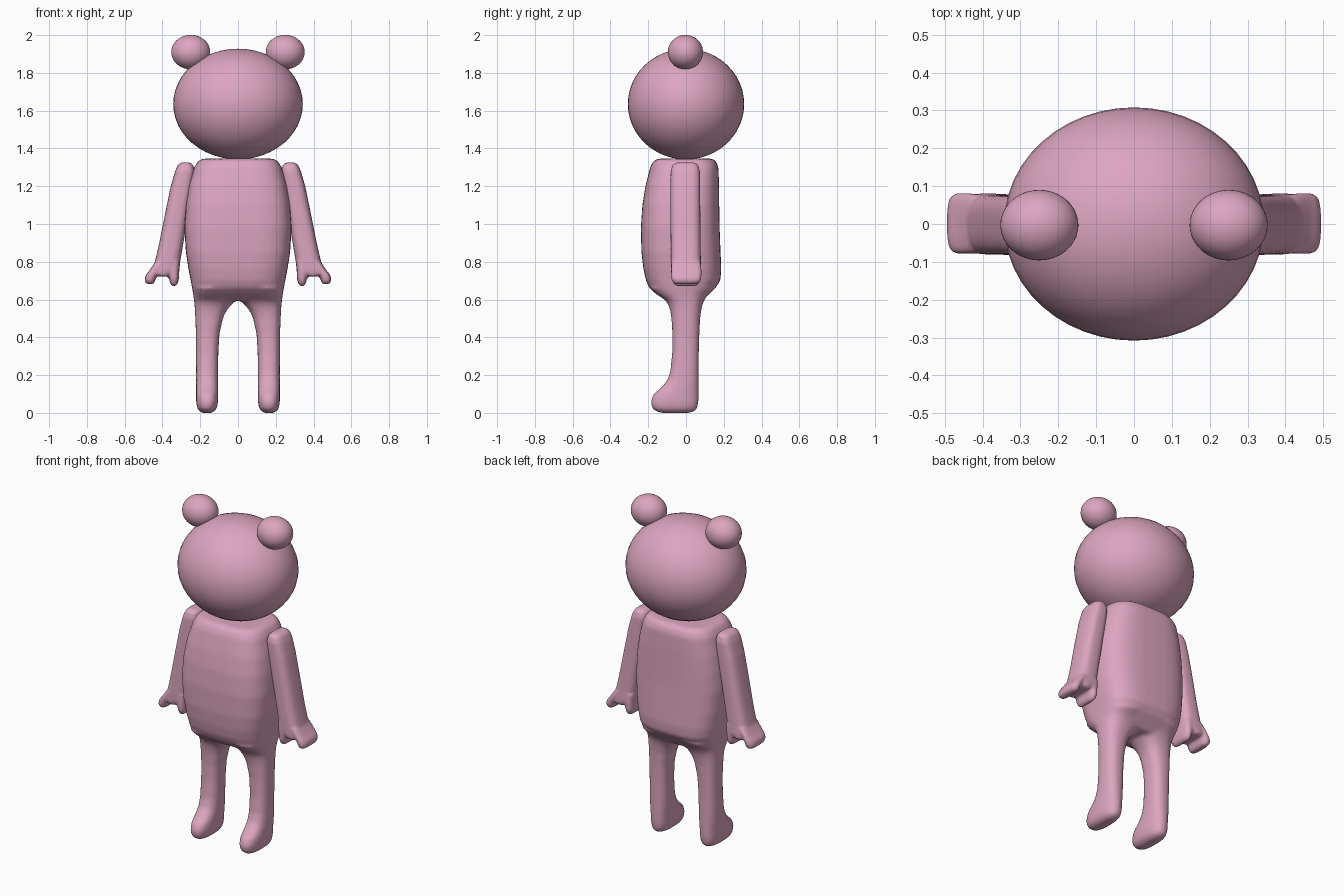
import bpy, bmesh, math

pink = bpy.data.materials.new("soft pink")
pink.diffuse_color = (0.72, 0.38, 0.52, 1)


def loft(bm, rings, power, side=1, count=40):
    """Closed skin through rounded-box rings given as (z, x0, x1, y0, y1)."""
    loops = []
    for z, x0, x1, y0, y1 in rings:
        loop = []
        for i in range(count):
            a = 2 * math.pi * i / count
            c, s = math.cos(a), math.sin(a)
            u = math.copysign(abs(c) ** (2 / power), c)
            v = math.copysign(abs(s) ** (2 / power), s)
            x = (x0 + x1) / 2 + u * (x1 - x0) / 2
            y = (y0 + y1) / 2 + v * (y1 - y0) / 2
            loop.append(bm.verts.new((x * side, y, z)))
        loops.append(loop)
    for a, b in zip(loops, loops[1:]):
        for i in range(count):
            j = (i + 1) % count
            bm.faces.new((a[i], a[j], b[j], b[i]))
    bm.faces.new(loops[0])
    bm.faces.new(loops[-1])


def finish(bm, name, voxel, smooth):
    """Fuse the lofted pieces into one soft skin."""
    bmesh.ops.recalc_face_normals(bm, faces=bm.faces)
    mesh = bpy.data.meshes.new(name)
    bm.to_mesh(mesh)
    bm.free()
    mesh.materials.append(pink)
    ob = bpy.data.objects.new(name, mesh)
    bpy.context.collection.objects.link(ob)
    rm = ob.modifiers.new("fuse", 'REMESH')
    rm.mode = 'VOXEL'
    rm.voxel_size = voxel
    rm.use_smooth_shade = True
    sm = ob.modifiers.new("soften", 'SMOOTH')
    sm.factor = 0.5
    sm.iterations = smooth


def ball(name, loc, radii):
    bpy.ops.mesh.primitive_uv_sphere_add(segments=48, ring_count=24, location=loc)
    ob = bpy.context.object
    ob.name = name
    ob.scale = radii
    ob.data.materials.append(pink)
    bpy.ops.object.shade_smooth()


# Head and ears
ball("head", (0, 0, 1.635), (0.343, 0.308, 0.293))
for side, tag in ((1, "right"), (-1, "left")):
    ball("ear_" + tag, (0.25 * side, -0.003, 1.91), (0.103, 0.093, 0.091))

# Torso and legs, fused
torso = [
    (1.346, -0.185, 0.185, -0.145, 0.135), (1.335, -0.210, 0.210, -0.172, 0.158),
    (1.30, -0.232, 0.232, -0.190, 0.172), (1.20, -0.260, 0.260, -0.215, 0.175),
    (1.10, -0.276, 0.276, -0.231, 0.176), (0.98, -0.284, 0.284, -0.239, 0.178),
    (0.85, -0.276, 0.276, -0.236, 0.183), (0.76, -0.262, 0.262, -0.225, 0.187),
    (0.70, -0.250, 0.250, -0.212, 0.182), (0.66, -0.243, 0.243, -0.193, 0.155),
    (0.625, -0.236, 0.236, -0.153, 0.118), (0.593, -0.20, 0.20, -0.09, 0.085),
]
leg = [
    (0.66, 0.0, 0.243, -0.190, 0.155), (0.625, 0.0, 0.237, -0.150, 0.115),
    (0.595, 0.012, 0.233, -0.108, 0.096), (0.57, 0.038, 0.230, -0.092, 0.086),
    (0.54, 0.062, 0.228, -0.083, 0.080), (0.50, 0.080, 0.226, -0.077, 0.075),
    (0.42, 0.098, 0.223, -0.072, 0.071), (0.32, 0.104, 0.222, -0.073, 0.068),
    (0.22, 0.105, 0.222, -0.083, 0.067), (0.17, 0.105, 0.222, -0.100, 0.067),
    (0.13, 0.105, 0.222, -0.135, 0.067), (0.10, 0.105, 0.222, -0.172, 0.067),
    (0.06, 0.105, 0.222, -0.188, 0.066), (0.025, 0.112, 0.216, -0.180, 0.060),
    (0.008, 0.125, 0.203, -0.160, 0.045), (0.0, 0.140, 0.188, -0.13, 0.02),
]
bm = bmesh.new()
loft(bm, torso, 3.2)
for side in (1, -1):
    loft(bm, leg, 2.5, side)
finish(bm, "body_and_legs", 0.011, 6)

# Arms with two blunt fingers each
arm = [
    (1.326, 0.255, 0.300, -0.050, 0.045), (1.312, 0.236, 0.318, -0.072, 0.065),
    (1.28, 0.228, 0.333, -0.081, 0.074), (1.20, 0.238, 0.356, -0.082, 0.075),
    (1.05, 0.264, 0.387, -0.082, 0.076), (0.90, 0.289, 0.417, -0.081, 0.077),
    (0.80, 0.306, 0.440, -0.081, 0.079), (0.76, 0.310, 0.458, -0.080, 0.081),
    (0.735, 0.345, 0.455, -0.078, 0.080), (0.722, 0.37, 0.42, -0.070, 0.072),
]
outer_finger = [
    (0.80, 0.38, 0.438, -0.078, 0.078), (0.76, 0.415, 0.464, -0.080, 0.082),
    (0.73, 0.430, 0.488, -0.080, 0.082), (0.705, 0.437, 0.496, -0.077, 0.080),
    (0.688, 0.444, 0.488, -0.068, 0.070), (0.681, 0.455, 0.475, -0.055, 0.058),
]
inner_finger = [
    (0.80, 0.307, 0.37, -0.078, 0.078), (0.75, 0.311, 0.372, -0.079, 0.080),
    (0.71, 0.313, 0.365, -0.076, 0.078), (0.685, 0.319, 0.359, -0.068, 0.070),
    (0.672, 0.330, 0.350, -0.055, 0.055),
]
for side, tag in ((1, "right"), (-1, "left")):
    bm = bmesh.new()
    loft(bm, arm, 3, side)
    loft(bm, outer_finger, 3, side)
    loft(bm, inner_finger, 3, side)
    finish(bm, "arm_" + tag, 0.008, 5)
